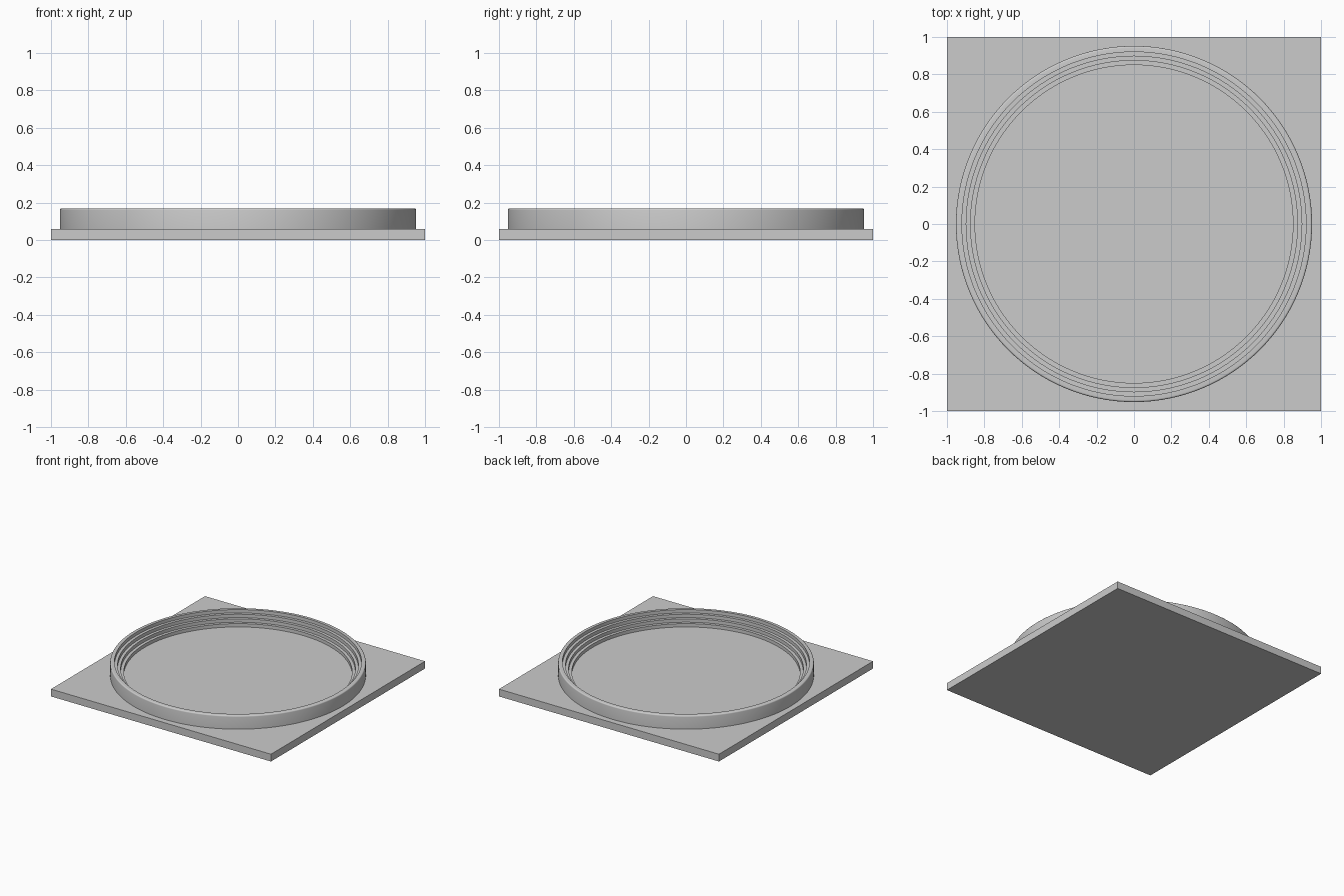
import bpy, bmesh, math
from mathutils import Matrix, Vector

cube = bpy.data.objects.get("Cube")
if cube:
    bpy.data.objects.remove(cube, do_unlink=True)

PLATE_TOP = 0.06
RIM_TOP = 0.17
OUTER = 0.952
STEP_RADII = [0.92, 0.897, 0.874, 0.85]

grey = bpy.data.materials.new("neutral grey")
grey.use_nodes = True
colour = (0.6, 0.6, 0.6, 1)
grey.diffuse_color = colour
grey.node_tree.nodes["Principled BSDF"].inputs["Base Color"].default_value = colour


def add_object(name, bm):
    bmesh.ops.recalc_face_normals(bm, faces=bm.faces)
    mesh = bpy.data.meshes.new(name)
    bm.to_mesh(mesh)
    bm.free()
    mesh.materials.append(grey)
    obj = bpy.data.objects.new(name, mesh)
    bpy.context.collection.objects.link(obj)
    return obj


# Square base plate
bm = bmesh.new()
bmesh.ops.create_cube(bm, size=1, matrix=Matrix.Translation((0, 0, PLATE_TOP / 2))
                      @ Matrix.Diagonal((2, 2, PLATE_TOP, 1)))
add_object("base_plate", bm)

# Ring profile: outer wall, rounded lip, then steps down to the plate
fillet = 0.01
profile = [(OUTER, PLATE_TOP)]
for i in range(5):
    a = math.pi / 2 * i / 4
    profile.append((OUTER - fillet + fillet * math.cos(a),
                    RIM_TOP - fillet + fillet * math.sin(a)))
riser = (RIM_TOP - PLATE_TOP) / len(STEP_RADII)
for i, r in enumerate(STEP_RADII):
    profile += [(r, RIM_TOP - i * riser), (r, RIM_TOP - (i + 1) * riser)]

# Stepped round rim, turned about the vertical axis
bm = bmesh.new()
verts = [bm.verts.new((r, 0, z)) for r, z in profile]
edges = [bm.edges.new(pair) for pair in zip(verts, verts[1:] + verts[:1])]
bmesh.ops.spin(bm, geom=verts + edges, cent=(0, 0, 0), axis=(0, 0, 1),
               angle=math.tau, steps=128, use_merge=True)
bmesh.ops.remove_doubles(bm, verts=bm.verts, dist=0.0005)
# Drop the hidden underside resting on the plate
bottom = [f for f in bm.faces if all(v.co.z < PLATE_TOP + 0.001 for v in f.verts)]
rim_normals_ok = bmesh.ops.recalc_face_normals(bm, faces=bm.faces)
bmesh.ops.delete(bm, geom=bottom, context="FACES")
rim = add_object("stepped_rim", bm)

# Make sure the lip faces up after dropping the underside
lip = max(rim.data.polygons, key=lambda p: p.center.z)
if lip.normal.z < 0:
    rim.data.flip_normals()

bpy.ops.object.select_all(action="DESELECT")
rim.select_set(True)
bpy.context.view_layer.objects.active = rim
bpy.ops.object.shade_smooth_by_angle(angle=math.radians(30))
